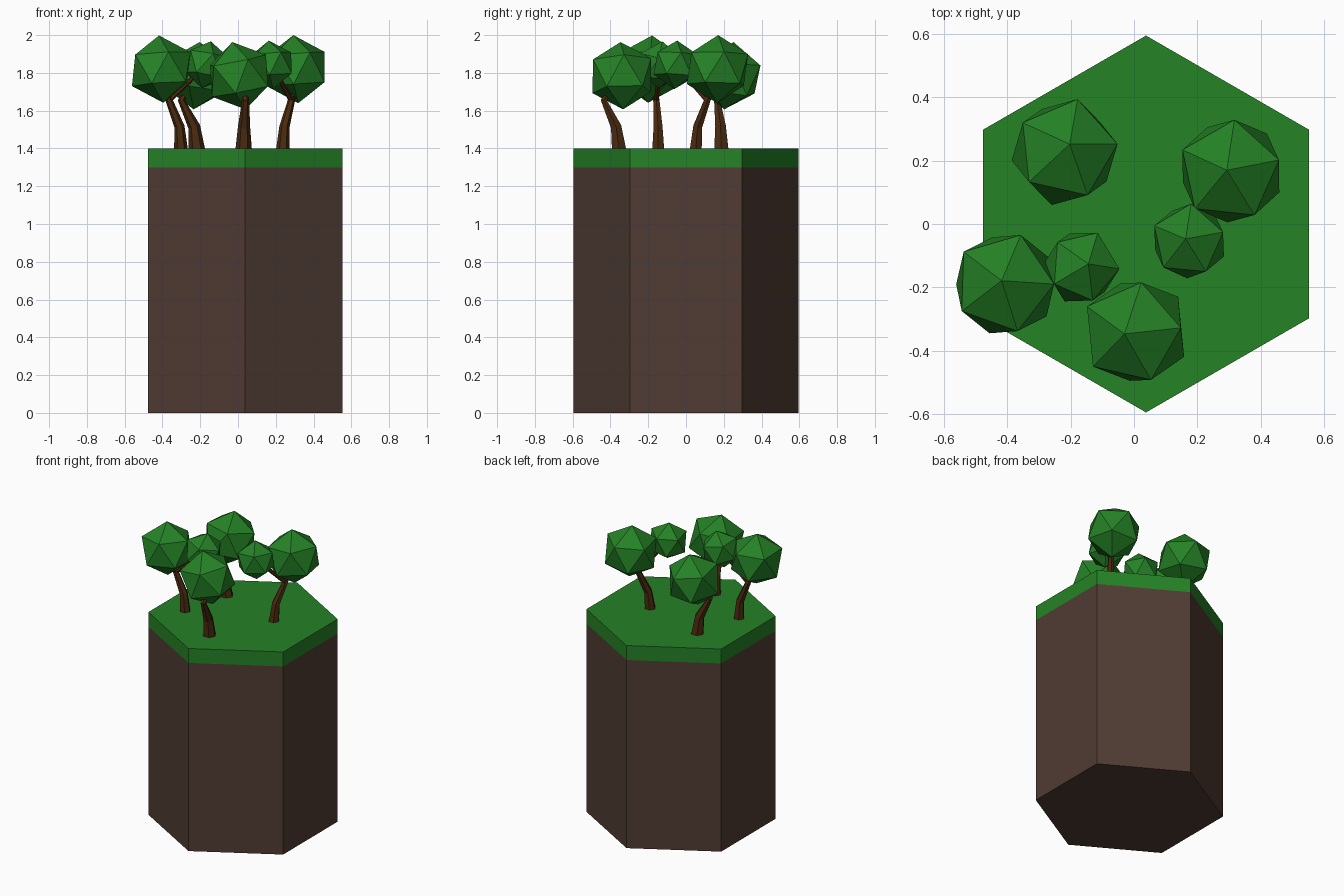
import bpy, bmesh, math
from mathutils import Vector, Matrix

if "Cube" in bpy.data.objects:
    bpy.data.objects.remove(bpy.data.objects["Cube"])


def material(name, rgb):
    m = bpy.data.materials.new(name)
    m.diffuse_color = (*rgb, 1)
    m.use_nodes = True
    m.node_tree.nodes["Principled BSDF"].inputs["Base Color"].default_value = m.diffuse_color
    return m


GREEN = material("leaf_green", (0.018, 0.223, 0.019))
SOIL = material("soil_brown", (0.080, 0.045, 0.033))
BARK = material("bark_brown", (0.070, 0.024, 0.005))


def finish(bm, name, mat):
    bmesh.ops.recalc_face_normals(bm, faces=bm.faces)
    me = bpy.data.meshes.new(name)
    bm.to_mesh(me)
    bm.free()
    me.materials.append(mat)
    ob = bpy.data.objects.new(name, me)
    bpy.context.collection.objects.link(ob)
    return ob


def skin(bm, rings):
    """Join rings of points into a closed, capped tube."""
    rings = [[bm.verts.new(p) for p in ring] for ring in rings]
    for a, b in zip(rings, rings[1:]):
        for k in range(len(a)):
            n = (k + 1) % len(a)
            bm.faces.new((a[k], a[n], b[n], b[k]))
    bm.faces.new(rings[0])
    bm.faces.new(rings[-1])


def tube(bm, path, sides=6):
    """Tapered tube along (point, radius) pairs."""
    pts = [Vector(p) for p, r in path]
    rings = []
    for i, (p, r) in enumerate(path):
        d = pts[min(i + 1, len(pts) - 1)] - pts[max(i - 1, 0)]
        if i == 0 and len(path) > 2:
            d = Vector((0, 0, 1))          # trunk foot lies flat on the grass
        q = Vector((0, 0, 1)).rotation_difference(d.normalized())
        rings.append([pts[i] + q @ Vector((
            r * math.cos(math.tau * k / sides), r * math.sin(math.tau * k / sides), 0))
            for k in range(sides)])
    skin(bm, rings)


def hex_block(name, z0, z1, mat):
    bm = bmesh.new()
    angles = [math.radians(30 + 60 * k) for k in range(6)]
    skin(bm, [[(0.038 + 0.595 * math.cos(a), 0.595 * math.sin(a), z) for a in angles]
              for z in (z0, z1)])
    finish(bm, name, mat)


def frame(a, b):
    x = a.normalized()
    z = a.cross(b).normalized()
    return Matrix((x, z.cross(x), z)).transposed()


def crown(name, centre, peak, side):
    """Icosahedron with one corner toward peak and a neighbouring corner toward side."""
    peak, side = Vector(peak), Vector(side)
    bm = bmesh.new()
    bmesh.ops.create_icosphere(bm, subdivisions=1, radius=peak.length)
    top = max(bm.verts, key=lambda v: v.co.z)
    near = top.link_edges[0].other_vert(top)
    rot = frame(peak, side) @ frame(top.co, near.co).transposed()
    for v in bm.verts:
        v.co = rot @ v.co + Vector(centre)
    finish(bm, name, GREEN)


# Ground: soil column with a grass slab
hex_block("soil", 0, 1.3, SOIL)
hex_block("grass", 1.3, 1.4, GREEN)

# Trees: foot, middle and bend of the trunk, foot radius, crowns (centre, peak, side)
TREES = {
    "front_tree": ((0.03, -0.355), (0.032, -0.37), (0.04, -0.435), 0.043, [
        ((0.005, -0.34, 1.785), (-0.035, -0.007, 0.178), (0.019, 0.16, 0.093))]),
    "back_left_tree": ((-0.218, 0.187), (-0.232, 0.183), (-0.3, 0.165), 0.043, [
        ((-0.219, 0.227, 1.785), (0.016, 0.025, 0.178), (0.041, 0.167, 0.06))]),
    "right_tree": ((0.238, 0.052), (0.246, 0.062), (0.283, 0.113), 0.036, [
        ((0.306, 0.167, 1.82), (-0.013, 0.003, 0.18), (0.011, 0.16, 0.08)),
        ((0.174, -0.054, 1.843), (-0.011, 0.007, 0.128), (0.006, 0.118, 0.055))]),
    "left_tree": ((-0.302, -0.147), (-0.31, -0.148), (-0.365, -0.157), 0.036, [
        ((-0.407, -0.19, 1.82), (-0.011, 0.011, 0.178), (0.155, 0, 0.085)),
        ((-0.167, -0.136, 1.843), (0.023, 0.01, 0.124), (0.055, 0.114, 0.04))]),
}
for name, (foot, mid, bend, r, crowns) in TREES.items():
    bm = bmesh.new()
    elbow = (*bend, 1.655)
    tube(bm, [((*foot, 1.4), r), ((*mid, 1.515), r * 0.75),
              (elbow, 0.019), (crowns[0][0], 0.014)])
    for centre, *_ in crowns[1:]:      # side branch to the small crown
        tube(bm, [(elbow, 0.015), (centre, 0.01)])
    finish(bm, name + "_trunk", BARK)
    for i, c in enumerate(crowns):
        crown(f"{name}_crown_{i + 1}", *c)
